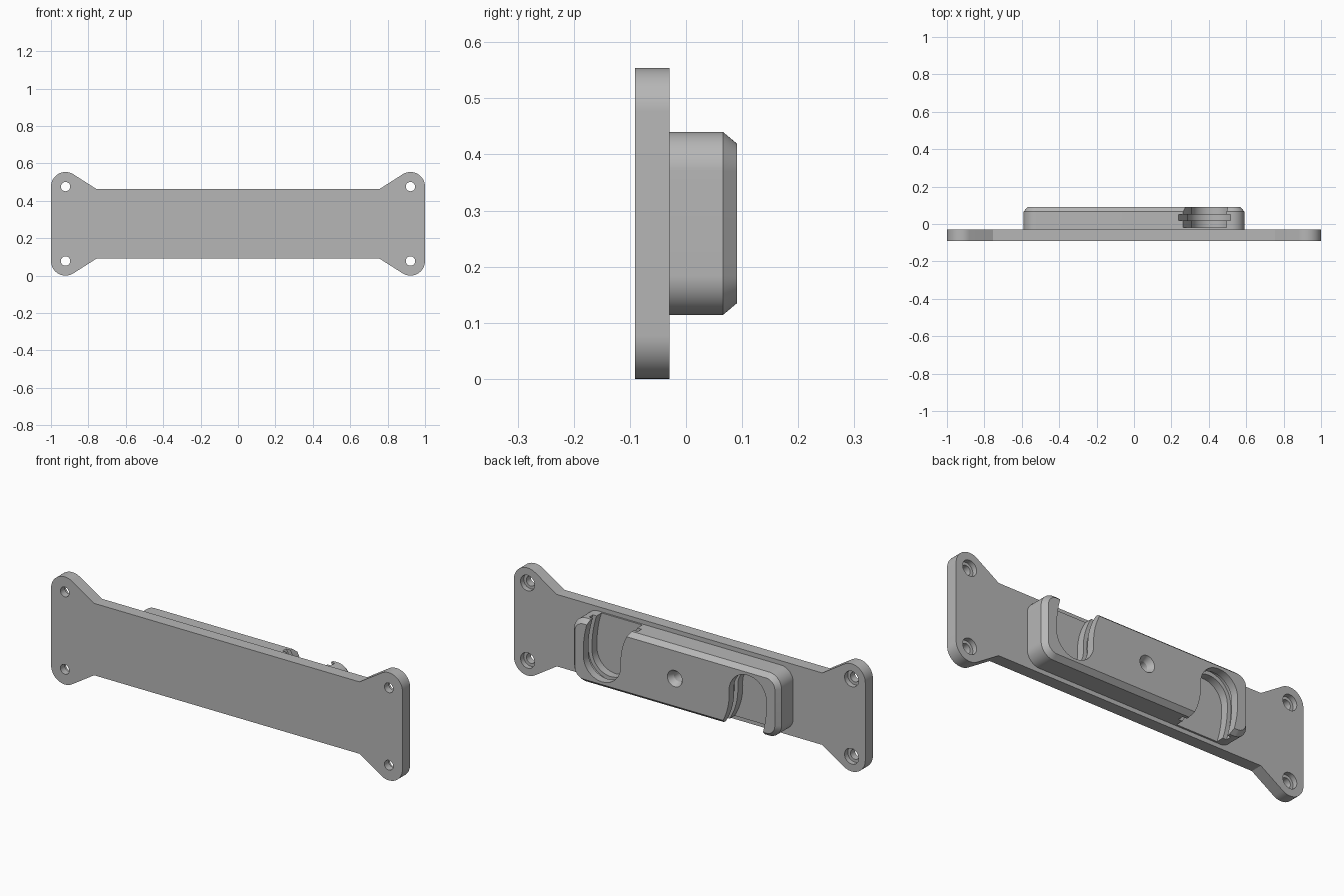
import bpy, bmesh
from math import sin, cos, pi, radians, acos, atan2, hypot

cube = bpy.data.objects.get("Cube")
if cube:
    bpy.data.objects.remove(cube)

MID = 0.277      # height of the centre line
FLOOR = -0.029   # back surface of the mounting plate
BACK = 0.091     # back surface of the raised block

grey = bpy.data.materials.new("plain grey")
grey.use_nodes = True
grey.diffuse_color = (0.47, 0.47, 0.47, 1)
grey.node_tree.nodes["Principled BSDF"].inputs["Base Color"].default_value = grey.diffuse_color


def arc(cx, cz, r, a0, a1, n=16):
    return [(cx + r * cos(a0 + (a1 - a0) * i / n), cz + r * sin(a0 + (a1 - a0) * i / n))
            for i in range(n + 1)]


def circle(cx, cz, r):
    return arc(cx, cz, r, 0, 2 * pi, 40)[:-1]


def rounded_rect(hx, hz, r):
    pts = []
    for k, (sx, sz) in enumerate([(1, 1), (-1, 1), (-1, -1), (1, -1)]):
        pts += arc(sx * (hx - r), MID + sz * (hz - r), r, k * pi / 2, (k + 1) * pi / 2)
    return pts


def loft(name, *sections):
    """Solid through matching outlines (x, z), each placed at a depth y."""
    bm = bmesh.new()
    rings = [[bm.verts.new((x, y, z)) for x, z in pts] for y, pts in sections]
    for a, b in zip(rings, rings[1:]):
        for i in range(len(a)):
            j = (i + 1) % len(a)
            bm.faces.new((a[i], a[j], b[j], b[i]))
    bm.faces.new(rings[0])
    bm.faces.new(rings[-1])
    bmesh.ops.recalc_face_normals(bm, faces=bm.faces)
    mesh = bpy.data.meshes.new(name)
    bm.to_mesh(mesh)
    bm.free()
    mesh.materials.append(grey)
    ob = bpy.data.objects.new(name, mesh)
    bpy.context.collection.objects.link(ob)
    return ob


def activate(ob):
    bpy.ops.object.select_all(action='DESELECT')
    ob.select_set(True)
    bpy.context.view_layer.objects.active = ob


def cut(ob, cutter):
    cutter.hide_render = True
    mod = ob.modifiers.new("cut", 'BOOLEAN')
    mod.operation = 'DIFFERENCE'
    mod.solver = 'EXACT'
    mod.object = cutter
    activate(ob)
    bpy.ops.object.modifier_apply(modifier=mod.name)
    bpy.data.objects.remove(cutter)


# Mounting plate: waisted bar with a rounded ear at each corner
ear_x, ear_z, ear_r = 0.922, 0.199, 0.078
waist_x, waist_z = 0.755, 0.185
dx, dz = waist_x - ear_x, waist_z - ear_z
tangent = atan2(dz, dx) % (2 * pi) - acos(ear_r / hypot(dx, dz))
quarter = arc(ear_x, ear_z, ear_r, 0, tangent) + [(waist_x, waist_z)]
half = quarter + [(-x, z) for x, z in reversed(quarter)]
outline = half + [(-x, -z) for x, z in half]
outline = [(x, z + MID) for x, z in outline]
plate = loft("mounting_plate", (-BACK, outline), (FLOOR, outline))

# Counterbored screw holes
for sx in (-1, 1):
    for sz in (-1, 1):
        x, z = sx * ear_x, MID + sz * 0.199
        small, large = circle(x, z, 0.025), circle(x, z, 0.04)
        cut(plate, loft("screw_cutter", (-0.2, small), (-0.055, small),
                        (-0.055, large), (0.1, large)))

# Raised block with a chamfered back rim
full = rounded_rect(0.59, 0.163, 0.07)
block = loft("raised_block", (FLOOR, full), (0.066, full),
             (BACK, rounded_rect(0.569, 0.142, 0.049)))

# Centre hole, countersunk
cut(block, loft("centre_cutter", (-0.01, circle(0, MID, 0.026)),
                (0.06, circle(0, MID, 0.026)), (BACK, circle(0, MID, 0.042)),
                (0.12, circle(0, MID, 0.042))))


def slot(sign, half_width):
    """Curved slot about the centre hole, with a round closed end."""
    mid_r, end, start = 0.415, radians(-3), radians(62)
    pts = arc(0, 0, mid_r - half_width, start, end, 30)
    pts += arc(mid_r * cos(end), mid_r * sin(end), half_width, end + pi, end + 2 * pi, 32)[1:-1]
    pts += arc(0, 0, mid_r + half_width, end, start, 30)
    return [(sign * x, MID + sign * z) for x, z in pts]


# Twist-lock slots, one open upward and one open downward, each with an undercut
for sign in (1, -1):
    cut(block, loft("slot_cutter", (-0.02, slot(sign, 0.106)), (0.2, slot(sign, 0.106))))
    cut(block, loft("groove_cutter", (0.02, slot(sign, 0.126)), (0.05, slot(sign, 0.126))))

for ob in (plate, block):
    activate(ob)
    bpy.ops.object.shade_smooth_by_angle(angle=radians(25))
